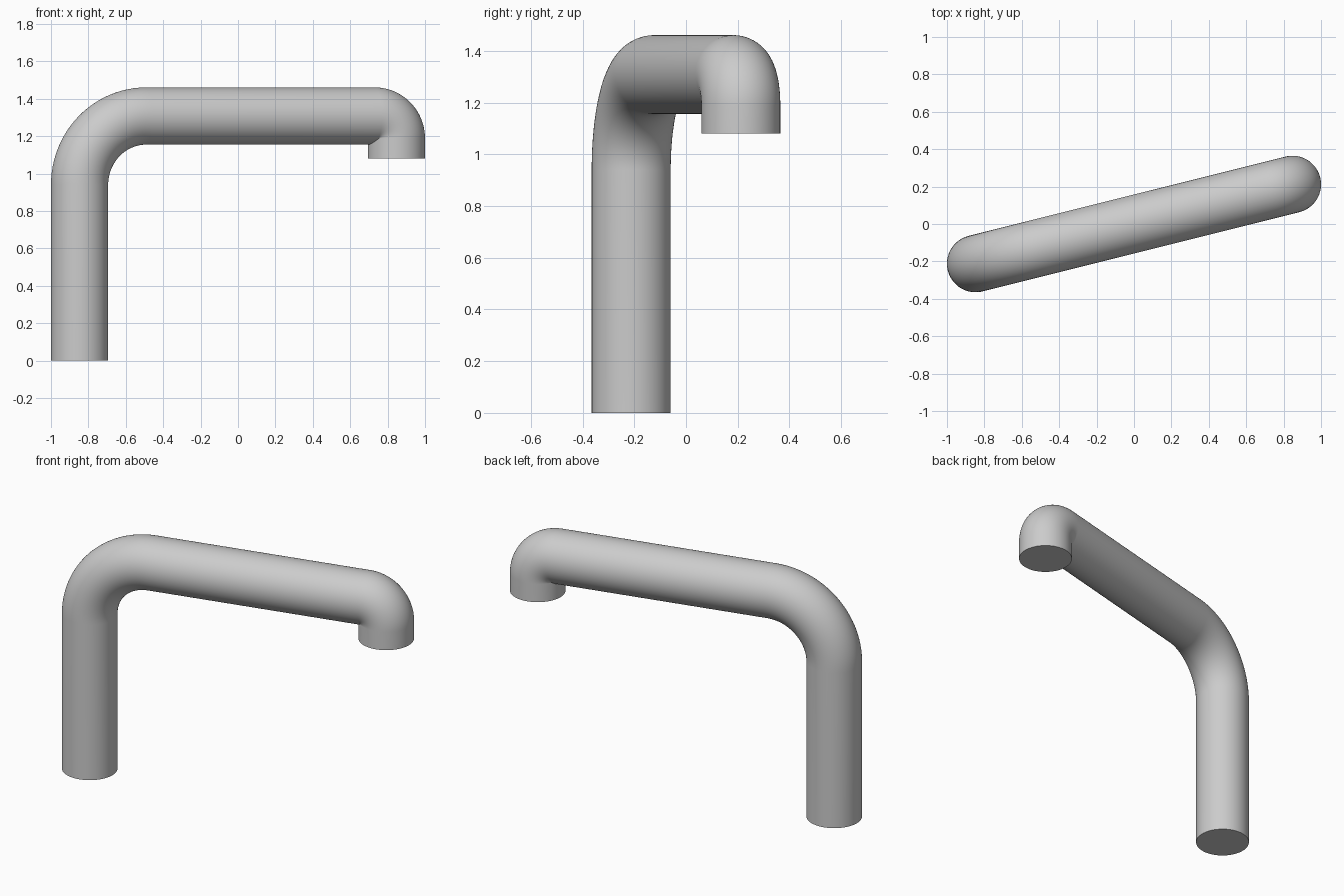
import bpy
import bmesh
from math import sin, cos, pi, radians, atan2, hypot
from mathutils import Vector

cube = bpy.data.objects.get("Cube")
if cube:
    bpy.data.objects.remove(cube)

END_X, END_Y = 0.847, 0.212      # the two ends mirror each other about the origin
RADIUS = 0.153
AXIS_Z = 1.308
OUTLET_Z = 1.08
BIG_BEND, SMALL_BEND = 0.368, 0.12
SIDES, STEPS = 64, 24

metal = bpy.data.materials.new("plain_grey")
metal.use_nodes = True
grey = (0.6, 0.6, 0.6, 1)
metal.diffuse_color = grey
metal.node_tree.nodes["Principled BSDF"].inputs["Base Color"].default_value = grey


def bend(centre_s, centre_z, radius, start, end):
    """Centreline points along an arc, each with its pipe direction angle."""
    for i in range(STEPS + 1):
        a = radians(start + (end - start) * i / STEPS)
        yield centre_s + radius * cos(a), centre_z + radius * sin(a), a - pi / 2


# Centreline in the vertical plane: distance along the arm, height, direction
half = hypot(END_X, END_Y)
path = [(-half, 0, pi / 2)]
path += bend(-half + BIG_BEND, AXIS_Z - BIG_BEND, BIG_BEND, 180, 90)
path += bend(half - SMALL_BEND, AXIS_Z - SMALL_BEND, SMALL_BEND, 90, 0)
path.append((half, OUTLET_Z, -pi / 2))

# Sweep a circle along the centreline
heading = atan2(END_Y, END_X)
along = Vector((cos(heading), sin(heading), 0))
across = Vector((-sin(heading), cos(heading), 0))
up = Vector((0, 0, 1))
bm = bmesh.new()
rings = []
for s, z, d in path:
    normal = along * -sin(d) + up * cos(d)
    centre = along * s + up * z
    angles = [2 * pi * k / SIDES for k in range(SIDES)]
    rings.append([bm.verts.new(centre + RADIUS * (across * cos(a) + normal * sin(a)))
                  for a in angles])
for r0, r1 in zip(rings, rings[1:]):
    for k in range(SIDES):
        n = (k + 1) % SIDES
        bm.faces.new((r0[k], r0[n], r1[n], r1[k]))

# Flat end caps
bm.faces.new(reversed(rings[0]))
bm.faces.new(rings[-1])

# Orient outward: the wall beside the foot must face away from its axis
bm.normal_update()
bm.faces.ensure_lookup_table()
wall = bm.faces[0]
foot_axis = along * -half
away = wall.calc_center_median() - foot_axis
away.z = 0
if wall.normal.dot(away) < 0:
    bmesh.ops.reverse_faces(bm, faces=bm.faces[:])

mesh = bpy.data.meshes.new("bent_pipe")
bm.to_mesh(mesh)
bm.free()
mesh.materials.append(metal)
pipe = bpy.data.objects.new("bent_pipe", mesh)
bpy.context.collection.objects.link(pipe)

bpy.ops.object.select_all(action="DESELECT")
pipe.select_set(True)
bpy.context.view_layer.objects.active = pipe
bpy.ops.object.shade_smooth_by_angle(angle=radians(40))
